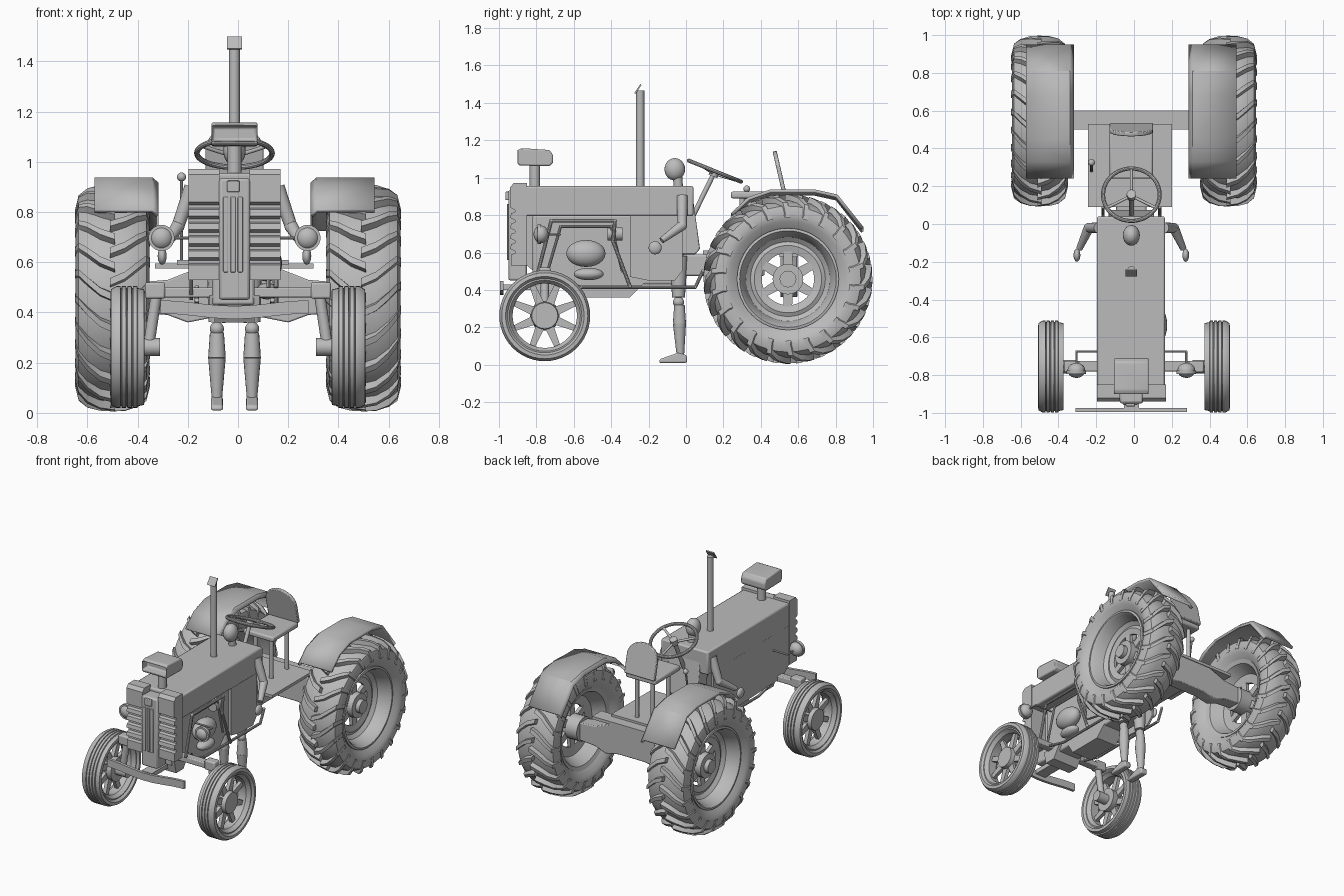
import bpy, bmesh, math
from mathutils import Vector, Matrix

cube = bpy.data.objects.get("Cube")
if cube:
    bpy.data.objects.remove(cube)

grey = bpy.data.materials.new("plain grey")
grey.use_nodes = True
grey.diffuse_color = (0.5, 0.5, 0.5, 1)
grey.node_tree.nodes["Principled BSDF"].inputs["Base Color"].default_value = (0.5, 0.5, 0.5, 1)
CX = -0.014  # centre line of the body
parts = []


def finish(name, bm, bevel=0):
    bmesh.ops.recalc_face_normals(bm, faces=bm.faces)
    mesh = bpy.data.meshes.new(name)
    bm.to_mesh(mesh)
    bm.free()
    ob = bpy.data.objects.new(name, mesh)
    bpy.context.collection.objects.link(ob)
    mesh.materials.append(grey)
    if bevel:
        mod = ob.modifiers.new("bevel", "BEVEL")
        mod.width, mod.segments = bevel, 2
    parts.append(ob)
    return ob


def box(name, x, y, z, bevel=0):
    bm = bmesh.new()
    size = [b - a for a, b in (x, y, z)]
    mid = [(a + b) / 2 for a, b in (x, y, z)]
    bmesh.ops.create_cube(bm, size=1, matrix=Matrix.Translation(mid) @ Matrix.Diagonal((*size, 1)))
    return finish(name, bm, bevel)


def prism(name, outline, x0, x1, bevel=0):
    """Extrude a (y, z) outline along x."""
    bm = bmesh.new()
    face = bm.faces.new([bm.verts.new((x0, y, z)) for y, z in outline])
    new = bmesh.ops.extrude_face_region(bm, geom=[face])["geom"]
    bmesh.ops.translate(bm, vec=(x1 - x0, 0, 0), verts=[v for v in new if isinstance(v, bmesh.types.BMVert)])
    return finish(name, bm, bevel)


def rod(name, a, b, r1, r2=None, sides=16):
    a, b = Vector(a), Vector(b)
    turn = (b - a).to_track_quat("Z", "Y").to_matrix().to_4x4()
    bm = bmesh.new()
    bmesh.ops.create_cone(bm, cap_ends=True, segments=sides, radius1=r1, radius2=r1 if r2 is None else r2,
                          depth=(b - a).length, matrix=Matrix.Translation((a + b) / 2) @ turn)
    return finish(name, bm)


def ball(name, at, size):
    bm = bmesh.new()
    bmesh.ops.create_uvsphere(bm, u_segments=20, v_segments=12, radius=1,
                              matrix=Matrix.Translation(at) @ Matrix.Diagonal((*size, 1)))
    return finish(name, bm)


def tube(name, path, r):
    for a, b in zip(path, path[1:]):
        rod(name, a, b, r, sides=10)
        ball(name + "_joint", b, (r, r, r))


def lathe(name, profile, at, side, n=48):
    """Turn a closed (x, radius) profile about the x axis."""
    bm = bmesh.new()
    rings = [[bm.verts.new((at[0] + side * x, at[1] + r * math.cos(k * math.tau / n),
                            at[2] + r * math.sin(k * math.tau / n))) for x, r in profile] for k in range(n)]
    m = len(profile)
    for k in range(n):
        p, q = rings[k], rings[(k + 1) % n]
        for j in range(m):
            bm.faces.new((p[j], p[(j + 1) % m], q[(j + 1) % m], q[j]))
    return finish(name, bm)


def spokes(name, at, n, r0, r1, w0, w1, depth):
    for k in range(n):
        c = Matrix.Rotation((k + 0.5) * math.tau / n, 2)
        pts = [c @ Vector(p) + Vector(at[1:]) for p in ((r0, -w0), (r1, -w1), (r1, w1), (r0, w0))]
        prism(name, pts, at[0] - depth, at[0] + depth)


def lugs(name, at, n=22):
    """Curved tread bars running from the middle of the tyre round each shoulder."""
    path = [(-0.01, .41, .453, 0), (.05, .41, .45, .06), (.10, .395, .437, .16), (.135, .37, .41, .25), (.15, .33, .35, .28)]
    bm = bmesh.new()
    for s in (-1, 1):
        for k in range(n):
            start = (k + (0.5 if s > 0 else 0)) * math.tau / n
            rows = []
            for x, lo, hi, turn in path:
                row = []
                for r, w in ((lo, -.045), (hi, -.032), (hi, .032), (lo, .045)):
                    a = start - turn + w
                    row.append(bm.verts.new((at[0] + s * x, at[1] + r * math.cos(a), at[2] + r * math.sin(a))))
                rows.append(row)
            for p, q in zip(rows, rows[1:]):
                for j in range(4):
                    bm.faces.new((p[j], p[(j + 1) % 4], q[(j + 1) % 4], q[j]))
            bm.faces.new(rows[0])
            bm.faces.new(rows[-1])
    return finish(name, bm)


for s, side in ((1, "left"), (-1, "right")):
    # rear wheels
    c = (s * .5, .545, .458)
    half = [(.10, .265), (.135, .31), (.147, .35), (.135, .39), (.10, .41), (.05, .42)]
    lathe(side + "_rear_tyre", half + [(-x, r) for x, r in reversed(half)], c, s)
    lugs(side + "_rear_lugs", c)
    lathe(side + "_rear_rim", [(.115, .272), (.118, .258), (.10, .245), (.03, .225), (.01, .2), (.02, .18), (.01, .14),
                               (-.01, .14), (-.02, .2), (-.10, .245), (-.11, .272)], c, s)
    spokes(side + "_rear_spoke", c, 6, .06, .15, .028, .022, .012)
    rod(side + "_rear_hub", (s * .4, c[1], c[2]), (s * .55, c[1], c[2]), .082, sides=24)
    rod(side + "_rear_hub_cap", (s * .55, c[1], c[2]), (s * .58, c[1], c[2]), .045, sides=12)
    # front wheels
    c = (s * .44, -.755, .262)
    ribs = [(.045 - .0225 * k + d, .243 - e) for k in range(4) for d, e in ((0, 0), (-.016, 0), (-.018, .008), (-.0205, .008))]
    lathe(side + "_front_tyre", [(.05, .195), (.068, .21), (.066, .23)] + ribs + [(-.066, .23), (-.068, .21), (-.05, .195)], c, s)
    lathe(side + "_front_rim", [(.052, .205), (.055, .19), (.03, .172), (-.03, .172), (-.055, .19), (-.052, .205)], c, s)
    spokes(side + "_front_spoke", c, 8, .06, .18, .024, .015, .012)
    rod(side + "_front_hub", (s * .39, *c[1:]), (s * .48, *c[1:]), .08, .07, 24)
    rod(side + "_front_spindle", (s * .31, *c[1:]), (s * .42, *c[1:]), .036)
    # steering knuckles
    rod(side + "_kingpin", (s * .325, -.755, .47), (s * .355, -.755, .27), .022)
    box(side + "_knuckle", sorted((s * .29, s * .37)), (-.785, -.725), (.455, .52), .008)
    # fenders
    bm = bmesh.new()
    line = [(.24, .81), (.33, .895), (.45, .937), (.69, .937), (.81, .91), (.95, .735)]
    xs = [CX + s * .303, CX + s * .325, CX + s * .557]
    rows = [[bm.verts.new((x, y, z - (.02 if x == xs[0] else 0))) for x in xs] for y, z in line]
    for p, q in zip(rows, rows[1:]):
        for j in range(2):
            bm.faces.new((p[j], p[j + 1], q[j + 1], q[j]))
    solid = finish(side + "_fender", bm).modifiers.new("thickness", "SOLIDIFY")
    solid.thickness = .018
    # headlights
    hx = CX + s * .291
    rod(side + "_headlight_rim", (hx, -.795, .697), (hx, -.775, .697), .052, sides=24)
    ball(side + "_headlight_shell", (hx, -.775, .697), (.047, .04, .047))
    tube(side + "_headlight_arm", [(hx, -.74, .697), (hx, -.675, .697), (CX + s * .16, -.675, .697)], .006)
    # grille columns with horizontal slats
    col = [(-.85, .53), (-.935, .53)]
    for z in (.59, .645, .70, .755, .81):
        col += [(-.935, z), (-.915, z + .006), (-.915, z + .018), (-.94, z + .03)]
    col += [(-.94, .95), (-.92, .972), (-.85, .972)]
    prism(side + "_grille_column", col, CX + s * .06, CX + s * .183)

# front axle and bumper
box("front_axle", (-.37, .37), (-.78, -.725), (.46, .5), .006)
prism("axle_support", [(-.82, .47), (-.8, .38), (-.72, .38), (-.66, .47)], CX - .1, CX + .1)
bm = bmesh.new()
cols = []
for k in range(13):
    u = k / 6 - 1
    dip = .022 * math.cos(u * math.pi)
    cols.append([bm.verts.new((CX + .295 * u, y, z - dip * .5)) for y, z in ((-.995, .385), (-.995, .437), (-.975, .437), (-.975, .385))])
for p, q in zip(cols, cols[1:]):
    for j in range(4):
        bm.faces.new((p[j], p[(j + 1) % 4], q[(j + 1) % 4], q[j]))
bm.faces.new(cols[0])
bm.faces.new(cols[-1])
finish("bumper", bm)
box("bumper_bracket", (CX - .04, CX + .04), (-.98, -.78), (.4, .43))

# hood, nose and side panels
box("hood", (CX - .182, CX + .178), (-.86, .04), (.795, .955), .01)
box("grille_centre", (CX - .062, CX + .062), (-.95, -.85), (.45, .935), .012)
box("nose_block", (CX - .03, CX + .02), (-.965, -.94), (.88, .925), .004)
for x in (-.035, -.006, .023):
    box("grille_bar", (CX + x - .01, CX + x + .01), (-.957, -.945), (.56, .86), .003)
prism("right_side_panel", [(-.85, .8), (-.85, .53), (-.78, .47), (-.08, .45), (-.03, .5), (-.02, .8)], CX - .18, CX - .165)
prism("left_side_panel", [(-.3, .8), (-.3, .47), (-.2, .45), (-.06, .45), (-.02, .5), (-.02, .8)], CX + .15, CX + .172)
prism("cowl", [(-.04, .93), (.03, .94), (.075, .62), (.05, .59), (-.04, .59)], CX - .12, CX + .12, .006)

# engine and its fittings on the left side
box("engine_block", (CX - .09, CX + .08), (-.82, -.02), (.43, .8), .01)
prism("oil_pan", [(-.6, .44), (-.55, .36), (-.3, .36), (-.22, .44)], CX - .08, CX + .08)
ball("air_cylinder", (CX + .13, -.535, .595), (.06, .105, .072))
ball("filter_bowl", (CX + .13, -.52, .485), (.045, .08, .033))
rod("starter", (CX + .11, -.42, .7), (CX + .11, -.34, .7), .035)
fx = CX + .165
tube("upper_pipe", [(fx, -.79, .5), (fx, -.72, .77), (fx, -.38, .77), (fx, -.39, .66), (fx, -.30, .42)], .01)
tube("inner_pipe", [(fx - .03, -.74, .5), (fx - .03, -.67, .74), (fx - .03, -.4, .74), (fx - .03, -.34, .5)], .008)
for x in (CX - .15, CX + .15):
    tube("frame_pipe", [(x, -.7, .45), (x, -.56, .415), (x, .05, .415), (x, .09, .5)], .009)

# exhaust and intake
rod("exhaust_pipe", (CX, -.245, .94), (CX, -.245, 1.465), .022)
prism("exhaust_flap", [(-.277, 1.452), (-.245, 1.5), (-.238, 1.496), (-.27, 1.448)], CX - .03, CX + .03)
rod("intake_stem", (CX, -.808, .94), (CX, -.808, 1.07), .028)
scoop = prism("intake_scoop", [(-.905, 1.08), (-.89, 1.065), (-.73, 1.062), (-.71, 1.08), (-.71, 1.12), (-.73, 1.148), (-.88, 1.158), (-.905, 1.145)],
              CX - .092, CX + .092, .008)
bm = bmesh.new()
bm.from_mesh(scoop.data)
front = [f for f in bm.faces if f.normal.y < -.9]
bmesh.ops.inset_region(bm, faces=front, thickness=.01)
bmesh.ops.translate(bm, vec=(0, .06, 0), verts=list({v for f in front for v in f.verts}))
bm.to_mesh(scoop.data)
bm.free()

# rear axle, gearbox and platform
ax = [(-.4, .52), (-.28, .53), (-.14, .585), (.14, .585), (.28, .53), (.4, .52),
      (.4, .4), (.28, .39), (.2, .36), (.1, .38), (-.1, .38), (-.2, .36), (-.28, .39), (-.4, .4)]
axle = prism("rear_axle", ax, 0, .09, .006)
axle.matrix_world = Matrix(((0, 1, 0, 0), (1, 0, 0, .505), (0, 0, 1, 0), (0, 0, 0, 1)))
axle.data.flip_normals()
box("fender_bar", (-.33, .3), (.5, .6), (.575, .595))
box("gearbox", (CX - .08, CX + .08), (-.02, .42), (.475, .59), .01)
box("platform", (CX - .23, CX + .215), (.09, .53), (.59, .61))

# seat
for x, y in ((-.06, .3), (.06, .3), (-.06, .47), (.06, .47)):
    rod("seat_post", (CX + x, y, .6), (CX + x, y, .9), .014)
box("seat_cushion", (CX - .115, CX + .115), (.24, .52), (.89, .925), .01)
outline = [(-.115, 0)] + [(-.115 * math.cos(k * math.pi / 12), .13 + .095 * math.sin(k * math.pi / 12)) for k in range(13)] + [(.115, 0)]
back = prism("seat_back", outline, 0, .022, .005)
back.matrix_world = Matrix.Translation((CX, .535, .925)) @ Matrix.Rotation(math.radians(13), 4, "X") @ Matrix(
    ((0, 1, 0, 0), (-1, 0, 0, 0), (0, 0, 1, 0), (0, 0, 0, 1)))

# steering wheel and lever
hub = Vector((CX, .155, 1.035))
bpy.ops.mesh.primitive_torus_add(location=hub, rotation=(math.radians(-22), 0, 0), major_radius=.15,
                                 minor_radius=.011, major_segments=40, minor_segments=10)
wheel = bpy.context.object
wheel.name = "steering_wheel"
wheel.data.materials.append(grey)
parts.append(wheel)
tilt = Matrix.Rotation(math.radians(-22), 3, "X")
for k in range(3):
    a = math.pi / 2 + k * math.tau / 3
    rod("steering_spoke", hub - tilt @ Vector((0, 0, .015)), hub + tilt @ Vector((.15 * math.cos(a), .15 * math.sin(a), 0)), .008)
rod("steering_hub", hub - tilt @ Vector((0, 0, .03)), hub + tilt @ Vector((0, 0, .01)), .025)
rod("steering_column", hub, (CX, .03, .78), .013)
tube("gear_lever", [(-.225, .28, .6), (-.225, .3, .8), (-.225, .325, .94)], .007)
ball("lever_knob", (-.225, .325, .94), (.018, .018, .018))

# standing jointed figure
ball("figure_head", (CX, -.06, 1.045), (.045, .055, .06))
rod("figure_neck", (CX, -.04, .93), (CX, -.045, 1.01), .025)
ball("figure_torso", (CX, -.04, .8), (.13, .06, .16))
ball("figure_hips", (CX, -.04, .6), (.09, .06, .08))
for s, side in ((1, "left"), (-1, "right")):
    joints = [(CX + s * .17, -.02, .9), (CX + s * .225, -.02, .745), (CX + s * .275, -.13, .665)]
    rod(side + "_upper_arm", joints[0], joints[1], .03, .025)
    ball(side + "_elbow", joints[1], (.026, .026, .026))
    rod(side + "_forearm", joints[1], joints[2], .027, .017)
    ball(side + "_hand", (CX + s * .288, -.165, .625), (.018, .035, .035))
    lx = CX + s * .07
    rod(side + "_thigh", (CX + s * .06, -.04, .58), (lx, -.04, .36), .05, .034)
    ball(side + "_knee", (lx, -.04, .335), (.028, .03, .028))
    rod(side + "_calf", (lx, -.035, .22), (lx, -.035, .32), .035, .028)
    rod(side + "_shin", (lx, -.03, .05), (lx, -.035, .22), .02, .035)
    prism(side + "_foot", [(.005, .01), (.005, .05), (-.04, .065), (-.14, .03), (-.145, .01)], lx - .024, lx + .024, .008)

# smooth curved surfaces, keep edges sharp
bpy.ops.object.select_all(action="DESELECT")
for ob in parts:
    ob.select_set(True)
bpy.context.view_layer.objects.active = parts[0]
bpy.ops.object.shade_smooth_by_angle(angle=math.radians(35))
